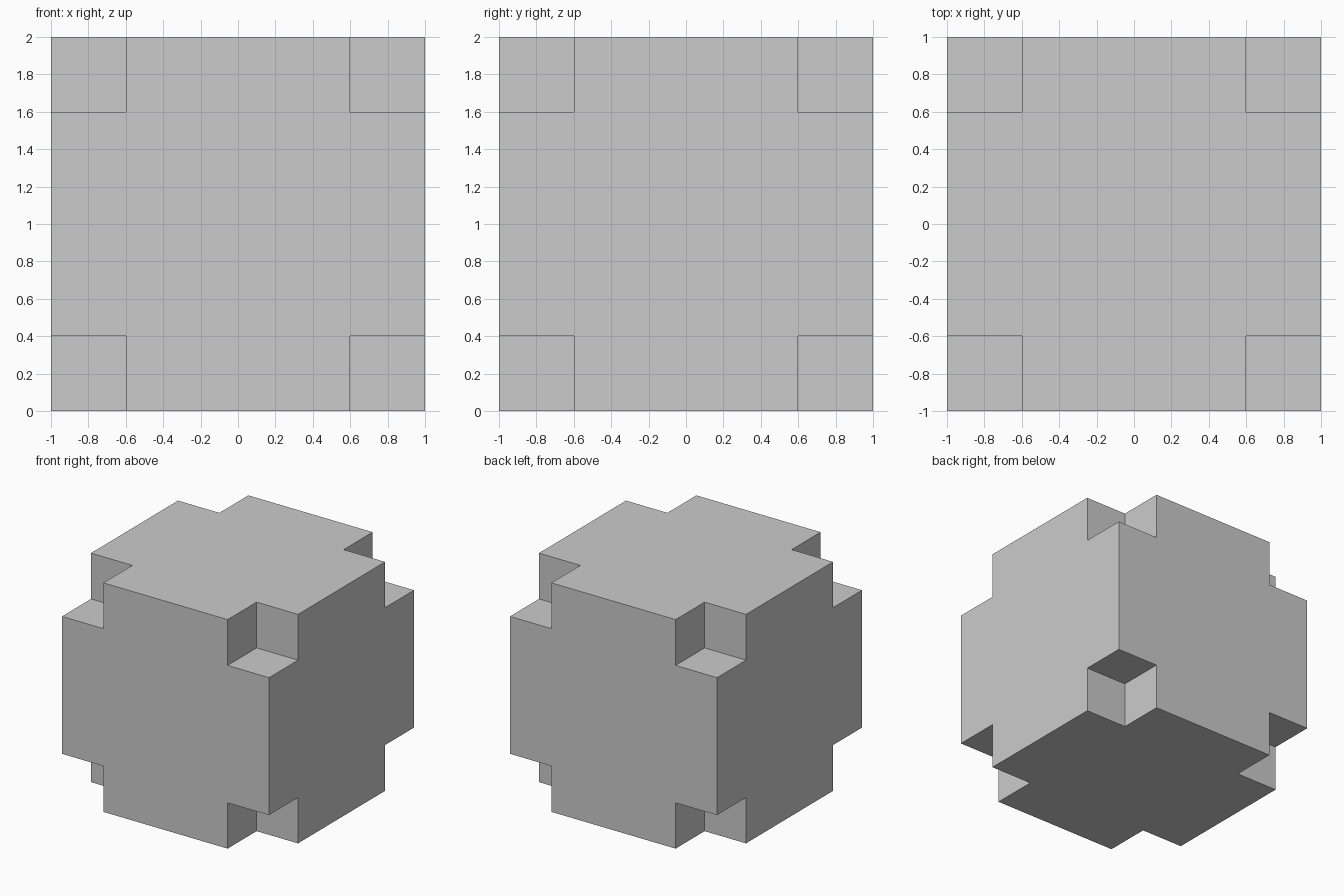
import bpy, bmesh
from itertools import product
from mathutils import Vector

if "Cube" in bpy.data.objects:
    bpy.data.objects.remove(bpy.data.objects["Cube"])

STOPS = (-1.0, -0.6, 0.6, 1.0)   # cell boundaries along every axis


def solid(cell):
    """Every cell of the 3x3x3 block is filled except the eight corners."""
    inside = all(0 <= c <= 2 for c in cell)
    return inside and any(c == 1 for c in cell)


def add_side(bm, cell, axis, step):
    """Add the cell's square facing along +/- axis."""
    u, v = (axis + 1) % 3, (axis + 2) % 3
    corners = []
    for du, dv in ((0, 0), (1, 0), (1, 1), (0, 1)):
        p = Vector((0, 0, 0))
        p[axis] = STOPS[cell[axis] + (step > 0)]
        p[u] = STOPS[cell[u] + du]
        p[v] = STOPS[cell[v] + dv]
        corners.append(bm.verts.new(p + Vector((0, 0, 1))))
    bm.faces.new(corners if step > 0 else corners[::-1])


# Cube with a small cube notched out of each corner
bm = bmesh.new()
for cell in filter(solid, product(range(3), repeat=3)):
    for axis, step in product(range(3), (-1, 1)):
        neighbour = list(cell)
        neighbour[axis] += step
        if not solid(neighbour):
            add_side(bm, cell, axis, step)

# Weld the squares and merge the flat ones into cross-shaped faces
bmesh.ops.remove_doubles(bm, verts=bm.verts[:], dist=0.001)
bmesh.ops.dissolve_limit(bm, angle_limit=0.01, verts=bm.verts[:], edges=bm.edges[:])
bmesh.ops.recalc_face_normals(bm, faces=bm.faces[:])

mesh = bpy.data.meshes.new("notched_cube")
bm.to_mesh(mesh)
bm.free()
bpy.context.collection.objects.link(bpy.data.objects.new("notched_cube", mesh))
